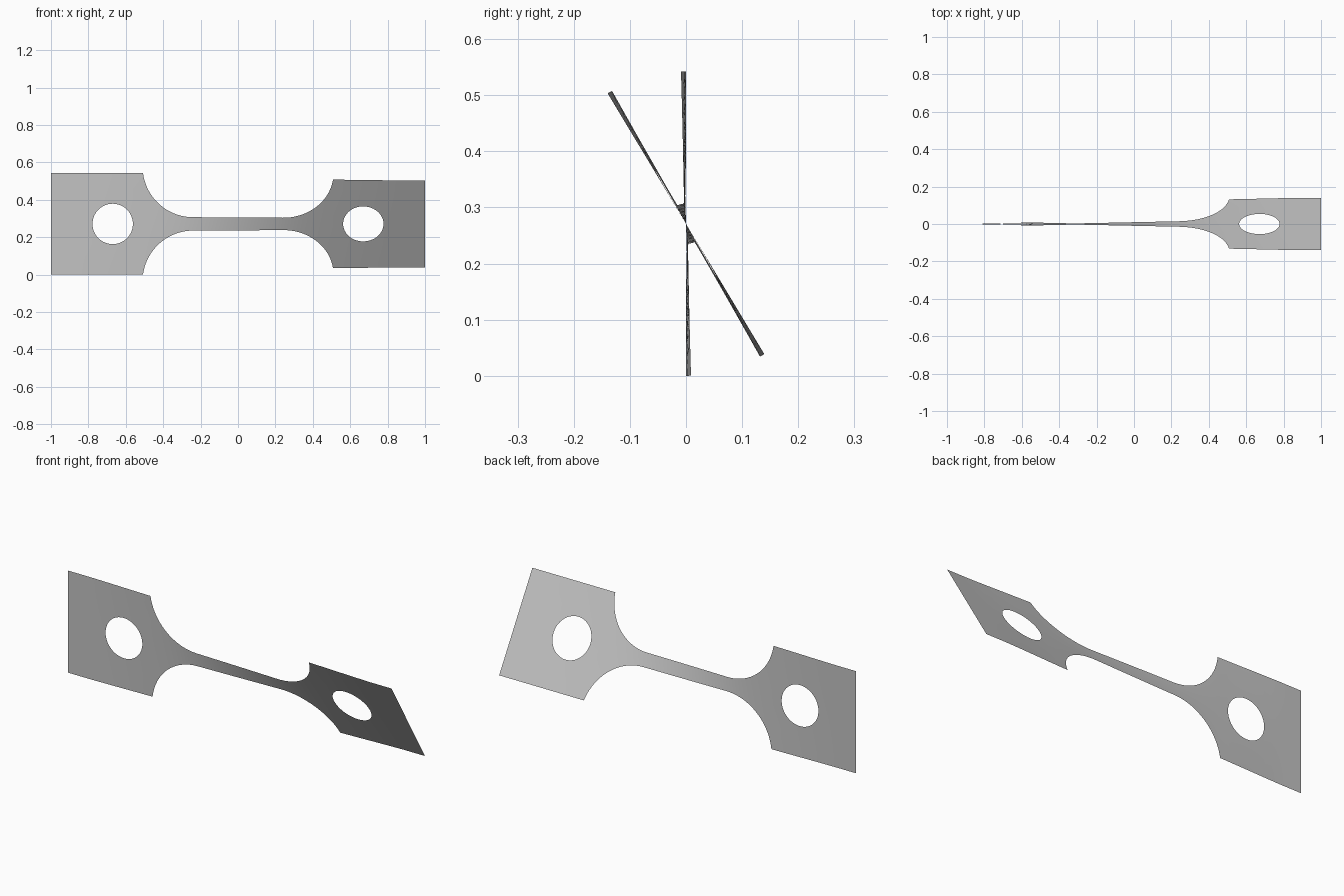
import bpy
import bmesh
from math import sin, cos, pi, sqrt, radians

old = bpy.data.objects.get("Cube")
if old:
    bpy.data.objects.remove(old)

HALF_H = 0.271      # half height of the end tabs
NECK = 0.036        # half height of the neck
R = 0.27            # shoulder fillet radius
FX = 0.24           # where the neck meets the fillet
HOLE_X, HOLE_R = 0.67, 0.108
TWIST = radians(31)
ROWS = 6

shoulder = FX + sqrt(R * R - (R + NECK - HALF_H) ** 2)


def outer(x):
    """Half height of the outline at x."""
    a = abs(x)
    if a <= FX:
        return NECK
    if a >= shoulder - 1e-6:
        return HALF_H
    return NECK + R - sqrt(R * R - (a - FX) ** 2)


def inner(x):
    """Half height of the round hole at x."""
    d = HOLE_R ** 2 - (abs(x) - HOLE_X) ** 2
    return sqrt(d) if d > 1e-9 else 0.0


# Stations along the strip: neck, fillet arc, hole arc, tab end
half = [FX * i / 12 for i in range(13)]
span = (shoulder - FX) / R
half += [FX + R * span * sin(pi / 2 * i / 20) for i in range(1, 21)]
half += [HOLE_X - HOLE_R * cos(pi * i / 32) for i in range(33)]
half += [0.82, 0.87, 0.93, 1.0]
xs = [-x for x in reversed(half[1:])] + half

# Torsion: the narrow neck turns most, the clamped tab ends hardly at all
angles = [0.0]
for a, b in zip(xs, xs[1:]):
    m = (a + b) / 2
    rate = 0 if abs(m) > 0.87 else 1 / (outer(m) - inner(m) * 0.5)
    angles.append(angles[-1] + rate * (b - a))
angles = [t * TWIST / angles[-1] for t in angles]

# Upper and lower strips of the twisted sheet, joined on the midline
bm = bmesh.new()
for side in (1, -1):
    columns = []
    for x, t in zip(xs, angles):
        lo, hi = inner(x), outer(x)
        column = []
        for j in range(ROWS + 1):
            s = side * (lo + (hi - lo) * j / ROWS)
            column.append(bm.verts.new((x, -s * sin(t), HALF_H + s * cos(t))))
        columns.append(column)
    for c, d in zip(columns, columns[1:]):
        for j in range(ROWS):
            quad = [c[j], d[j], d[j + 1], c[j + 1]]
            bm.faces.new(quad if side > 0 else quad[::-1])
bmesh.ops.remove_doubles(bm, verts=bm.verts, dist=1e-5)

mesh = bpy.data.meshes.new("twisted_strip")
bm.to_mesh(mesh)
bm.free()
strip = bpy.data.objects.new("twisted_strip", mesh)
bpy.context.collection.objects.link(strip)

# Plain grey sheet
grey = bpy.data.materials.new("light grey")
grey.use_nodes = True
colour = (0.55, 0.55, 0.55, 1)
grey.diffuse_color = colour
grey.node_tree.nodes["Principled BSDF"].inputs["Base Color"].default_value = colour
mesh.materials.append(grey)
for face in mesh.polygons:
    face.use_smooth = True
